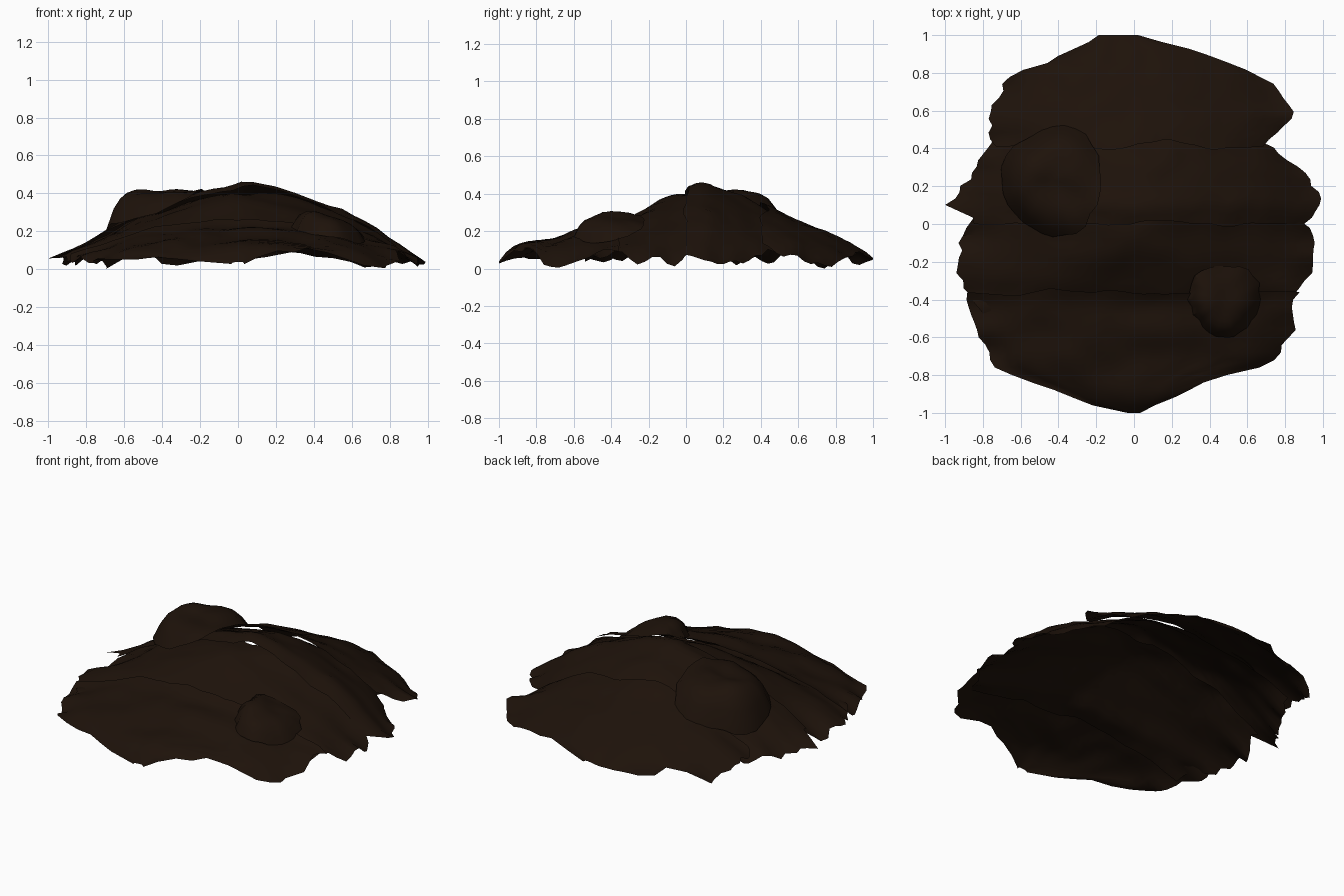
import bpy, bmesh, math, random
from mathutils import Vector, noise

if "Cube" in bpy.data.objects:
    bpy.data.objects.remove(bpy.data.objects["Cube"])

random.seed(4)
mat = bpy.data.materials.new("dark_bark")
mat.diffuse_color = (0.0125, 0.006, 0.003, 1)
mat.use_nodes = True
mat.node_tree.nodes["Principled BSDF"].inputs["Base Color"].default_value = mat.diffuse_color

# ridge height along y, and half width along y
RIDGE = [(-1, .07), (-.95, .125), (-.9, .15), (-.7, .2), (-.55, .235), (-.42, .24), (-.34, .29), (-.15, .4),
         (0, .45), (.1, .475), (.3, .42), (.45, .35), (.6, .28), (.8, .2), (.95, .13), (1, .09)]
WIDTH = [(-1, .12), (-.9, .32), (-.8, .58), (-.7, .76), (-.5, .86), (-.3, .93), (.1, .97), (.4, .8),
         (.6, .82), (.8, .62), (.9, .4), (1, .14)]
RIM = .085


def lerp_table(table, t):
    t = min(max(t, table[0][0]), table[-1][0])
    for a, b in zip(table, table[1:]):
        if t <= b[0]:
            f = (t - a[0]) / (b[0] - a[0])
            return [p + (q - p) * f for p, q in zip(a[1:], b[1:])]


def mound(x, y):
    cx = .06 * (1 - abs(y))
    half = lerp_table(WIDTH, y)[0]
    t = min(abs(x - cx) / (half - cx if x > cx else half + cx), 1)
    return RIM + (lerp_table(RIDGE, y)[0] - RIM) * (1 - t ** (1.6 + .8 * abs(y)))


def bumps(x, y, s):
    return .022 * noise.noise(Vector((x * 3, y * 5, s))) + .014 * noise.noise(Vector((x * 8, y * 8, s)))


def finish(bm, name):
    bmesh.ops.recalc_face_normals(bm, faces=bm.faces)
    if sum(f.normal.z for f in bm.faces) < 0:
        bmesh.ops.reverse_faces(bm, faces=bm.faces)
    me = bpy.data.meshes.new(name)
    bm.to_mesh(me)
    bm.free()
    ob = bpy.data.objects.new(name, me)
    bpy.context.collection.objects.link(ob)
    me.materials.append(mat)
    bpy.ops.object.select_all(action='DESELECT')
    ob.select_set(True)
    bpy.context.view_layer.objects.active = ob
    bpy.ops.object.shade_smooth_by_angle(angle=math.radians(40))
    return ob


def sheet(name, rows, seed, front, back):
    """Ragged strip across x; rows are (y, left x, right x); front/back lift or tuck those ends."""
    bm = bmesh.new()
    ny, nx = 16, 32
    y0, y1 = rows[0][0], rows[-1][0]
    grid = []
    for j in range(ny + 1):
        v = j / ny
        y = y0 + (y1 - y0) * v
        xl, xr = lerp_table(rows, y)
        xl += random.uniform(-.012, .02)
        xr += random.uniform(-.02, .012)
        line = []
        for i in range(nx + 1):
            u = i / nx
            x = xl + (xr - xl) * u
            wave = noise.noise(Vector((x * 3, y * 2, seed))) + .4 * noise.noise(Vector((x * 9, y, seed)))
            yy = y + .05 * wave * (1 - abs(y) ** 6) * min(1, 6 * u, 6 - 6 * u)
            z = mound(x, yy) + bumps(x, yy, seed) + front * (1 - v) ** 3 + back * v ** 3
            edge = abs(2 * u - 1) ** 8
            z += edge * .07 * (noise.noise(Vector((x * 2, y * 9, seed + 7))) - .15)
            line.append(bm.verts.new((x, yy, max(z, 0))))
        grid.append(line)
    for a, b in zip(grid, grid[1:]):
        for i in range(nx):
            bm.faces.new((a[i], a[i + 1], b[i + 1], b[i]))
    return finish(bm, name)


def patch(name, cx, cy, rx, ry, height, slope, seed):
    """Rounded raised plate whose rim comes down to the mound."""
    bm = bmesh.new()
    n, rings = 28, 7
    wob = [1 + random.uniform(-.04, .04) + .05 * math.sin(3 * k * math.tau / n + seed) for k in range(n)]
    prev = None
    for j in range(rings + 1):
        r = j / rings
        ring = []
        for k in range(n if j else 1):
            a = k * math.tau / n
            x = cx + rx * r * wob[k] * math.cos(a)
            y = cy + ry * r * wob[k] * math.sin(a)
            low = mound(x, y) + .015
            top = max(height + slope * (x - cx), low)
            w = r ** 4
            z = top * (1 - w) + low * w + bumps(x, y, seed)
            ring.append(bm.verts.new((x, y, z)))
        for k in range(n if prev else 0):
            k2 = (k + 1) % n
            if len(prev) == 1:
                bm.faces.new((prev[0], ring[k], ring[k2]))
            else:
                bm.faces.new((prev[k], ring[k], ring[k2], prev[k2]))
        prev = ring
    return finish(bm, name)


# four overlapping strips, front to back
parts = [
    sheet("front_strip", [(-1, -.03, .05), (-.97, -.2, .1), (-.93, -.28, .2), (-.86, -.5, .32),
                          (-.8, -.65, .5), (-.76, -.73, .68), (-.7, -.77, .76), (-.6, -.82, .82),
                          (-.53, -.86, .87), (-.48, -.87, .84), (-.36, -.9, .87)], 1, 0, .02),
    sheet("front_middle_strip", [(-.54, -.78, .78), (-.4, -.86, .83), (-.28, -.93, .94), (-.1, -.93, .97),
                                 (-.03, -.9, .95), (.0, -.86, .88), (.1, -.84, .86)], 2, -.03, -.03),
    sheet("back_middle_strip", [(0, -.86, .9), (.03, -.84, .95), (.1, -.99, .98), (.15, -.95, .98),
                                (.25, -.87, .92), (.36, -.81, .8), (.43, -.75, .69), (.54, -.7, .64)],
          3, .01, -.03),
    sheet("back_strip", [(.41, -.75, .69), (.48, -.76, .77), (.55, -.76, .84), (.62, -.75, .83),
                         (.75, -.69, .74), (.81, -.6, .6), (.86, -.45, .49), (.92, -.33, .34),
                         (.96, -.24, .15), (1, -.18, .04)], 4, .01, 0),
    # two raised plates
    patch("large_plate", -.43, .23, .26, .29, .445, .0, 5),
    patch("small_plate", .48, -.4, .19, .19, .32, -.3, 6),
]

# rest the lowest point on the ground
low = min(v.co.z for p in parts for v in p.data.vertices)
for p in parts:
    for v in p.data.vertices:
        v.co.z -= low
